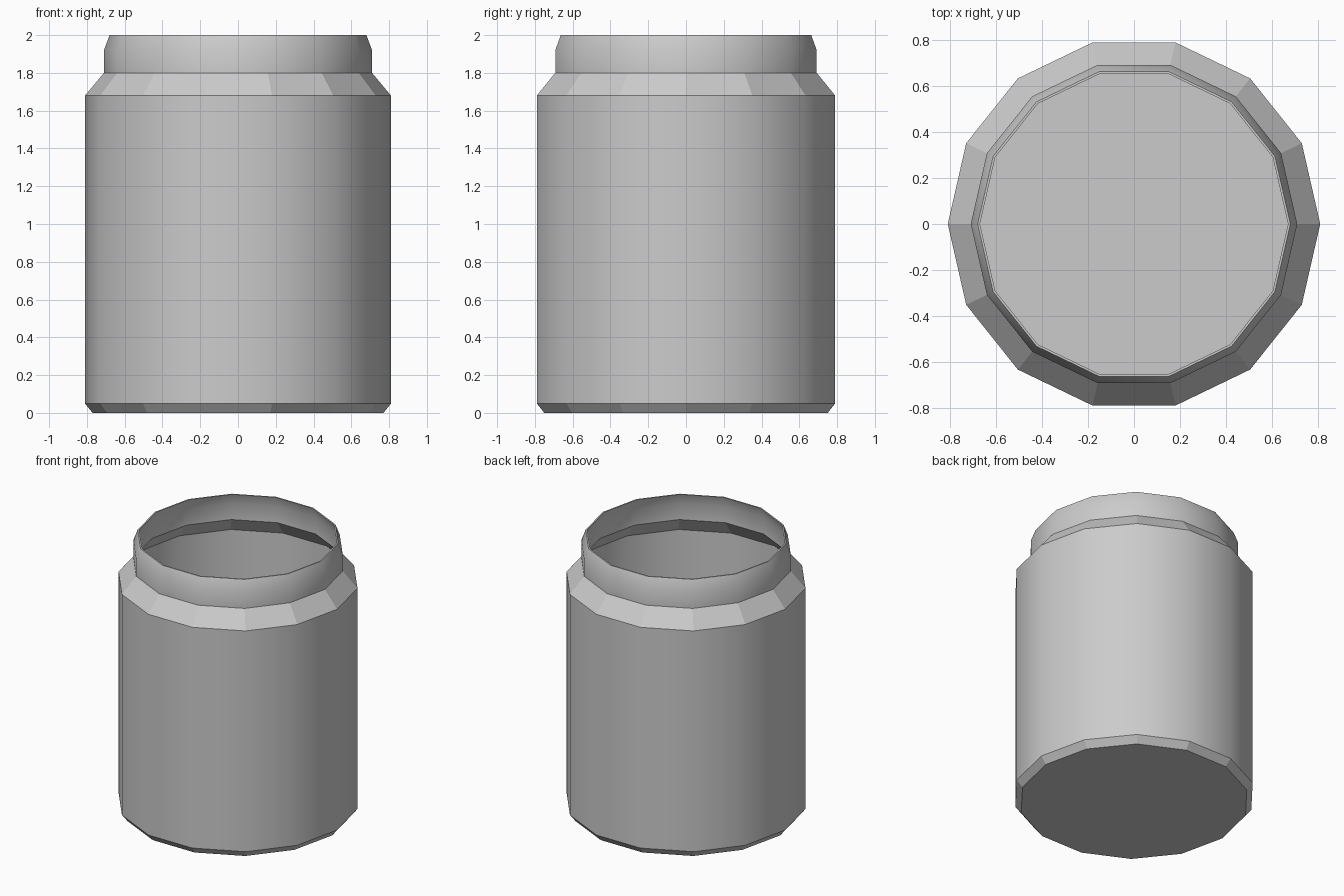
import bpy
import bmesh
from math import cos, sin, tau

SIDES = 14
WALL = 0.01

cube = bpy.data.objects.get("Cube")
if cube:
    bpy.data.objects.remove(cube, do_unlink=True)

# Plain grey material
grey = bpy.data.materials.new("plain_grey")
grey.use_nodes = True
colour = (0.6, 0.6, 0.6, 1)
grey.diffuse_color = colour
grey.node_tree.nodes["Principled BSDF"].inputs["Base Color"].default_value = colour

# Outer profile (radius, height, is the band above it smooth?)
outer = [
    (0.77, 0.0, False),    # base bevel
    (0.81, 0.05, True),    # body wall
    (0.81, 1.68, False),   # shoulder
    (0.71, 1.80, True),    # neck
    (0.71, 1.92, True),    # tapered lip
    (0.68, 2.0, False),    # rim
]

# Inner profile runs back down, one wall thickness inside
inner = []
for i in reversed(range(len(outer))):
    radius, height, _ = outer[i]
    smooth_below = outer[i - 1][2] if i else False
    inner.append((radius - WALL, max(height, WALL), smooth_below))

# Jar: rings joined into bands, closed by an outer base and an inner floor
bm = bmesh.new()
rings = []
for radius, height, smooth in outer + inner:
    rings.append([bm.verts.new((radius * cos(tau * k / SIDES),
                                radius * sin(tau * k / SIDES), height))
                  for k in range(SIDES)])
for (low, high), (_, _, smooth) in zip(zip(rings, rings[1:]), outer + inner):
    for k in range(SIDES):
        n = (k + 1) % SIDES
        face = bm.faces.new((low[k], low[n], high[n], high[k]))
        face.smooth = smooth
bm.faces.new(rings[0][::-1])
bm.faces.new(rings[-1])

# Keep creases between smooth bands and flat bands crisp
for edge in bm.edges:
    if len({f.smooth for f in edge.link_faces}) > 1:
        edge.smooth = False

mesh = bpy.data.meshes.new("jar")
bm.to_mesh(mesh)
bm.free()
mesh.materials.append(grey)
jar = bpy.data.objects.new("jar", mesh)
bpy.context.collection.objects.link(jar)
